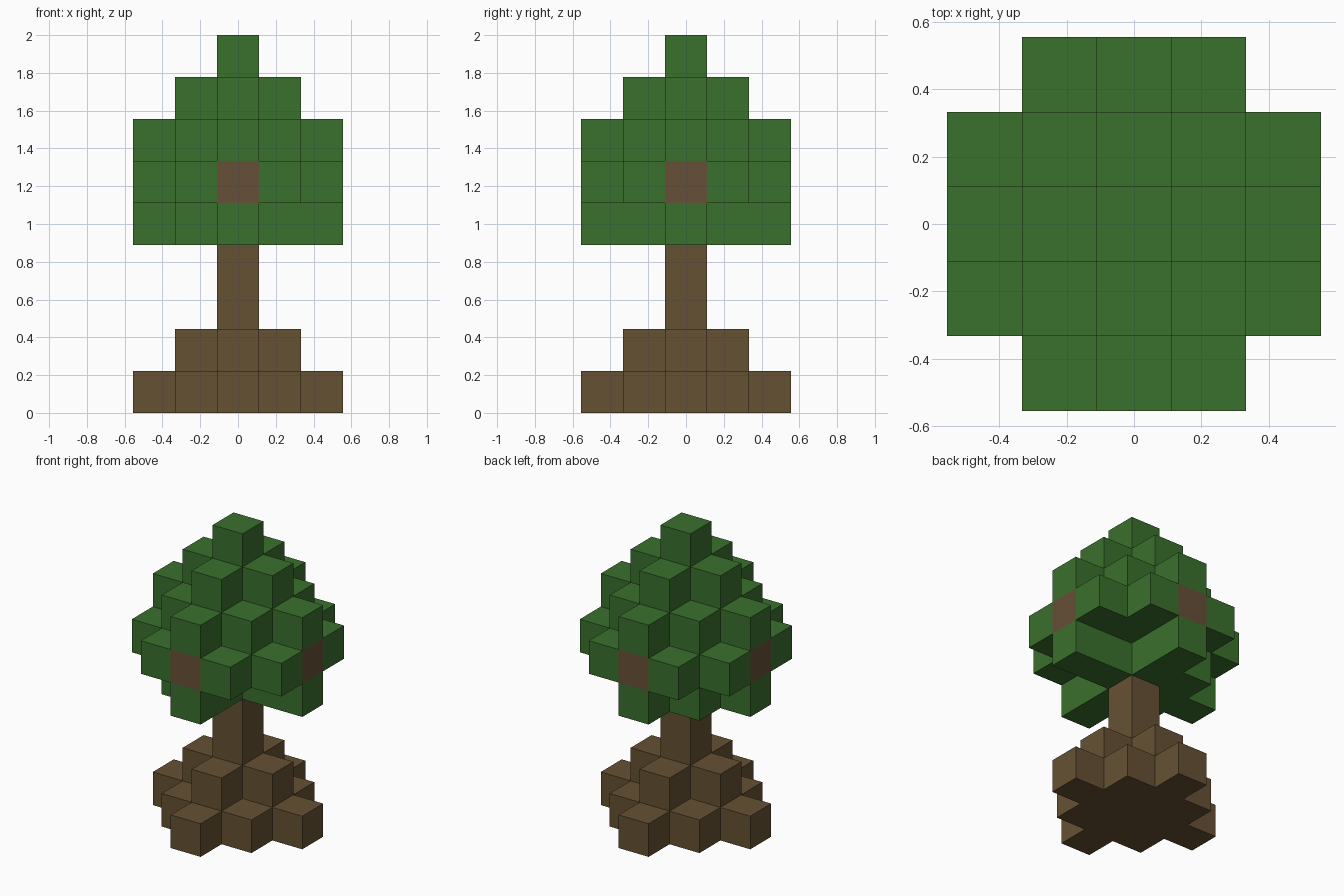
import bpy
import bmesh
from mathutils import Vector

cube = bpy.data.objects.get("Cube")
if cube:
    bpy.data.objects.remove(cube)

UNIT = 2 / 9  # block size: the tree is nine blocks tall


def make_material(name, color):
    mat = bpy.data.materials.new(name)
    mat.use_nodes = True
    mat.diffuse_color = color
    bsdf = next(n for n in mat.node_tree.nodes if n.type == 'BSDF_PRINCIPLED')
    bsdf.inputs["Base Color"].default_value = color
    bsdf.inputs["Roughness"].default_value = 0.9
    return mat


def diamond(radius, level, limit=2):
    """Block cells of one level within a stepped diamond."""
    span = range(-limit, limit + 1)
    return {(x, y, level) for x in span for y in span if abs(x) + abs(y) <= radius}


# Trunk: stepped roots with a single column rising into the crown
trunk = diamond(2, 0) | diamond(1, 1) | {(0, 0, k) for k in range(6)}

# Branches: a cross whose ends show on the four sides of the crown
branches = {c for c in diamond(2, 5) if (c[0] == 0) != (c[1] == 0)}

# Foliage: open lower tier, wide middle tier, then a stepped peak
foliage = diamond(2, 4) - {(1, 1, 4), (1, -1, 4)}
foliage |= diamond(3, 5) | diamond(2, 6) | diamond(1, 7) | diamond(0, 8)
foliage -= trunk | branches

filled = trunk | branches | foliage


def build_blocks(name, cells, mat):
    """Join blocks into one mesh, keeping only the exposed block faces."""
    bm = bmesh.new()
    for cell in sorted(cells):
        center = Vector(cell) + Vector((0, 0, 0.5))
        for axis in range(3):
            for sign in (-1, 1):
                normal = Vector((0, 0, 0))
                normal[axis] = sign
                if tuple(int(v) for v in Vector(cell) + normal) in filled:
                    continue
                u = Vector((0, 0, 0))
                u[(axis + 1) % 3] = 0.5
                v = normal.cross(u)
                mid = center + normal / 2
                corners = (mid - u - v, mid + u - v, mid + u + v, mid - u + v)
                bm.faces.new([bm.verts.new(p * UNIT) for p in corners])
    bmesh.ops.remove_doubles(bm, verts=bm.verts[:], dist=0.001)
    mesh = bpy.data.meshes.new(name)
    bm.to_mesh(mesh)
    bm.free()
    mesh.materials.append(mat)
    obj = bpy.data.objects.new(name, mesh)
    bpy.context.collection.objects.link(obj)
    return obj


build_blocks("trunk_and_roots", trunk, make_material("bark_brown", (0.130, 0.083, 0.033, 1)))
build_blocks("branch_ends", branches, make_material("branch_brown", (0.136, 0.080, 0.038, 1)))
build_blocks("foliage", foliage, make_material("leaf_green", (0.042, 0.162, 0.026, 1)))
